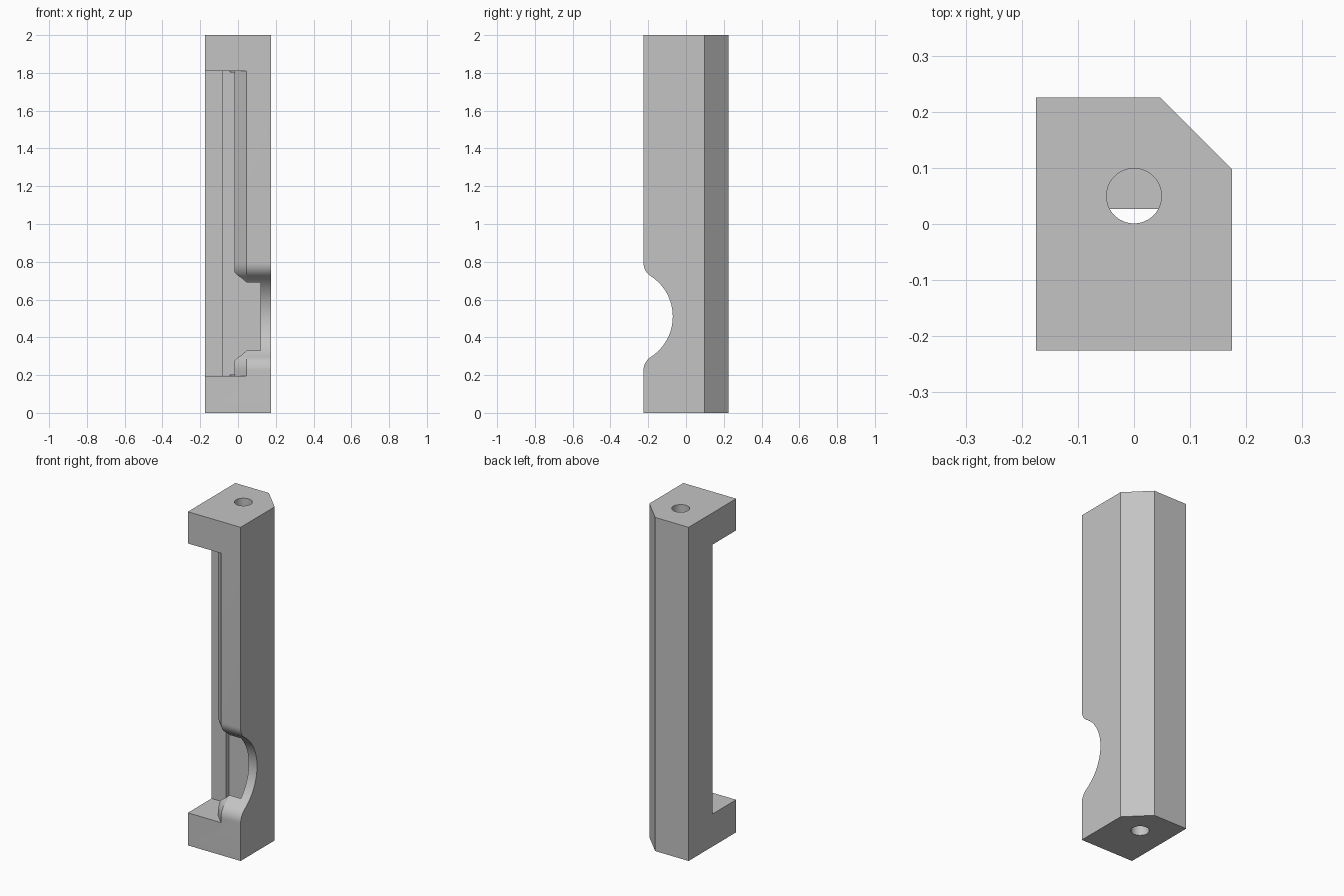
import bpy, bmesh, math
from mathutils import Vector

cube = bpy.data.objects.get("Cube")
if cube:
    bpy.data.objects.remove(cube)

gray = bpy.data.materials.new("plain_gray")
gray.use_nodes = True
color = (0.55, 0.55, 0.55, 1)
gray.diffuse_color = color
gray.node_tree.nodes["Principled BSDF"].inputs["Base Color"].default_value = color


def loft(name, sections):
    """Closed solid through matching rings of points."""
    bm = bmesh.new()
    rings = [[bm.verts.new(p) for p in ring] for ring in sections]
    bm.faces.new(rings[0])
    bm.faces.new(rings[-1])
    n = len(rings[0])
    for a, b in zip(rings, rings[1:]):
        for i in range(n):
            j = (i + 1) % n
            bm.faces.new((a[i], a[j], b[j], b[i]))
    bmesh.ops.recalc_face_normals(bm, faces=bm.faces)
    mesh = bpy.data.meshes.new(name)
    bm.to_mesh(mesh)
    bm.free()
    mesh.materials.append(gray)
    obj = bpy.data.objects.new(name, mesh)
    bpy.context.collection.objects.link(obj)
    return obj


def prism(name, outline, low, high):
    return loft(name, [[(x, y, z) for x, y in outline] for z in (low, high)])


def circle(cx, cy, r, n=48):
    return [(cx + r * math.cos(math.tau * i / n), cy + r * math.sin(math.tau * i / n))
            for i in range(n)]


# Main post with one bevelled back corner
W, D = 0.175, 0.225
post = prism("post", [(-W, -D), (W, -D), (W, 0.097), (0.047, D), (-W, D)], 0, 2)

# Long pocket, undercut behind a chamfered lip
LOW, HIGH, LIP = 0.195, 1.81, 0.045
pocket = prism("pocket_cutter", [
    (-0.25, 0), (-0.08, 0), (-0.08, 0.027), (0.12, 0.027), (0.12, -0.145),
    (-0.018, -0.145), (-0.018, -0.162), (LIP + 0.03, -D - 0.03), (-0.25, -D - 0.03)],
    LOW, HIGH)

# Finger notch: round scoop blended into the face by fillets
R, r, mid = 0.255, 0.085, 0.51
cy = -0.07 - R
fy = -D + r
h = math.sqrt((R + r) ** 2 - (fy - cy) ** 2)
blend = math.atan2(h, fy - cy)
upper = [(fy - r * math.cos(blend * i / 10), h - r * math.sin(blend * i / 10))
         for i in range(10)]
scoop = [(cy + R * math.cos(blend * (1 - i / 16)), R * math.sin(blend * (1 - i / 16)))
         for i in range(33)]
lower = [(y, -z) for y, z in reversed(upper)]
profile = [(-0.4, h)] + upper + scoop + lower + [(-0.4, -h)]
# The notch follows the lip chamfer on its inner end
notch = loft("notch_cutter", [
    [(x, y + max(0, LIP - x), mid + z) for y, z in profile] for x in (-0.03, LIP, 0.25)])

# Round holes through both end blocks
hole_outline = circle(0, 0.05, 0.049)
holes = [prism("bottom_hole_cutter", hole_outline, -0.1, LOW + 0.005),
         prism("top_hole_cutter", hole_outline, HIGH - 0.005, 2.1)]

# Carve the post
cutters = [pocket, notch] + holes
for cutter in cutters:
    mod = post.modifiers.new(cutter.name, "BOOLEAN")
    mod.operation = "DIFFERENCE"
    mod.solver = "EXACT"
    mod.object = cutter
graph = bpy.context.evaluated_depsgraph_get()
carved = bpy.data.meshes.new_from_object(post.evaluated_get(graph))
post.modifiers.clear()
post.data = carved
for cutter in cutters:
    bpy.data.objects.remove(cutter)

# Smooth curves, sharp corners
bpy.ops.object.select_all(action="DESELECT")
post.select_set(True)
bpy.context.view_layer.objects.active = post
bpy.ops.object.shade_smooth_by_angle(angle=math.radians(25))
